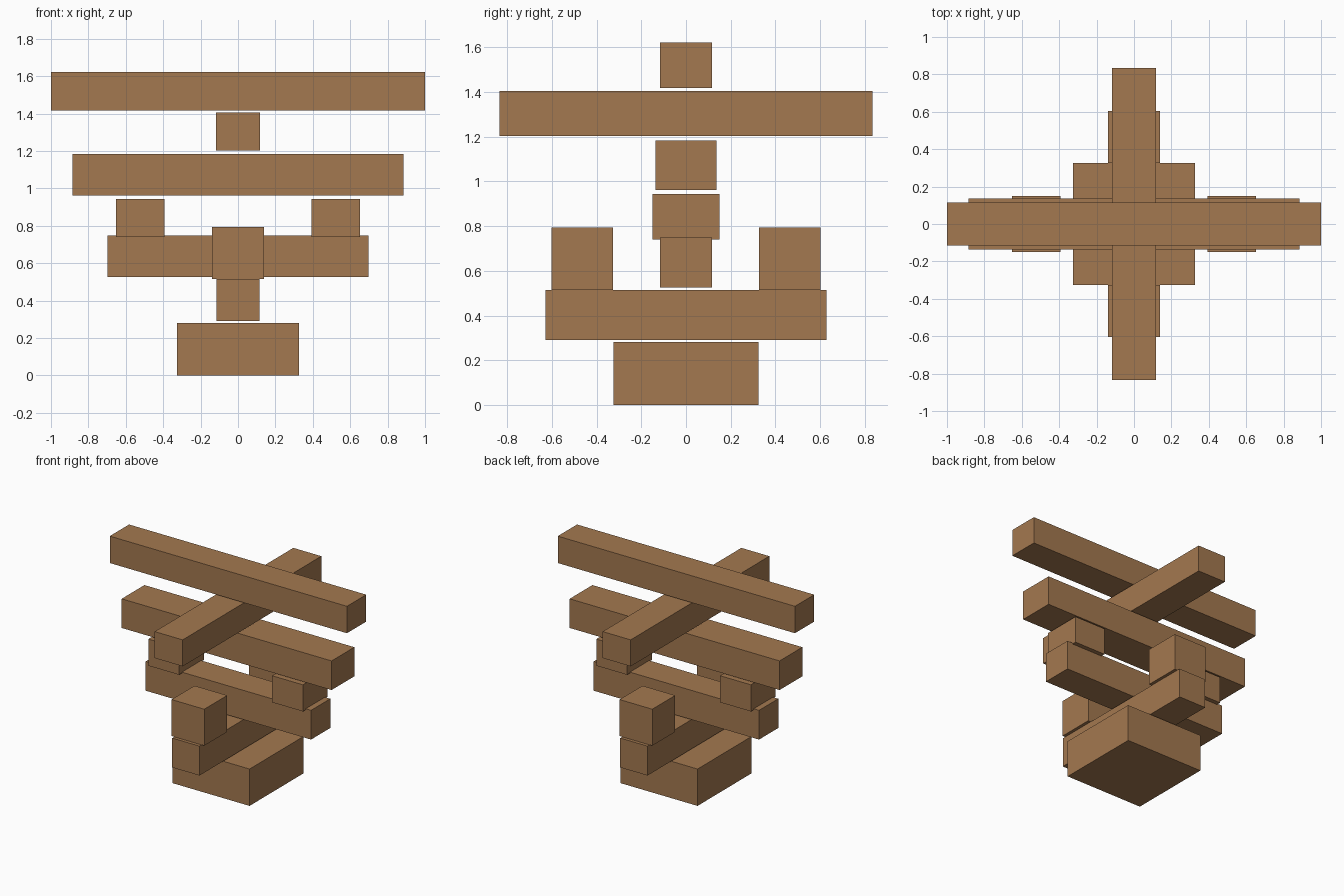
import bpy

if "Cube" in bpy.data.objects:
    bpy.data.objects.remove(bpy.data.objects["Cube"])

wood = bpy.data.materials.new("brown wood")
wood.diffuse_color = (0.37, 0.19, 0.08, 1)
wood.use_nodes = True
wood.node_tree.nodes["Principled BSDF"].inputs["Base Color"].default_value = wood.diffuse_color


def block(name, half_x, half_y, z0, z1, x=0.0, y=0.0):
    """Axis-aligned timber between two heights."""
    bpy.ops.mesh.primitive_cube_add(size=1, location=(x, y, (z0 + z1) / 2))
    ob = bpy.context.object
    ob.name = name
    ob.scale = (2 * half_x, 2 * half_y, z1 - z0)
    bpy.ops.object.transform_apply(location=False, rotation=False, scale=True)
    ob.data.materials.append(wood)


# Tapered foot of the bracket set
block("base_block", 0.325, 0.325, 0.0, 0.281)

# Lower crossing arms
block("lower_cross_arm", 0.115, 0.628, 0.291, 0.515)
block("lower_long_arm", 0.697, 0.116, 0.525, 0.748)

# Bearing blocks near the arm ends
for side, s in (("front", -1), ("back", 1)):
    block(f"{side}_bearing_block", 0.138, 0.138, 0.515, 0.793, y=0.465 * s)
for side, s in (("left", -1), ("right", 1)):
    block(f"{side}_bearing_block", 0.130, 0.149, 0.740, 0.943, x=0.522 * s)

# Upper arms and top beam
block("upper_long_arm", 0.885, 0.137, 0.961, 1.183)
block("upper_cross_arm", 0.118, 0.835, 1.203, 1.405)
block("top_beam", 1.0, 0.116, 1.417, 1.622)
